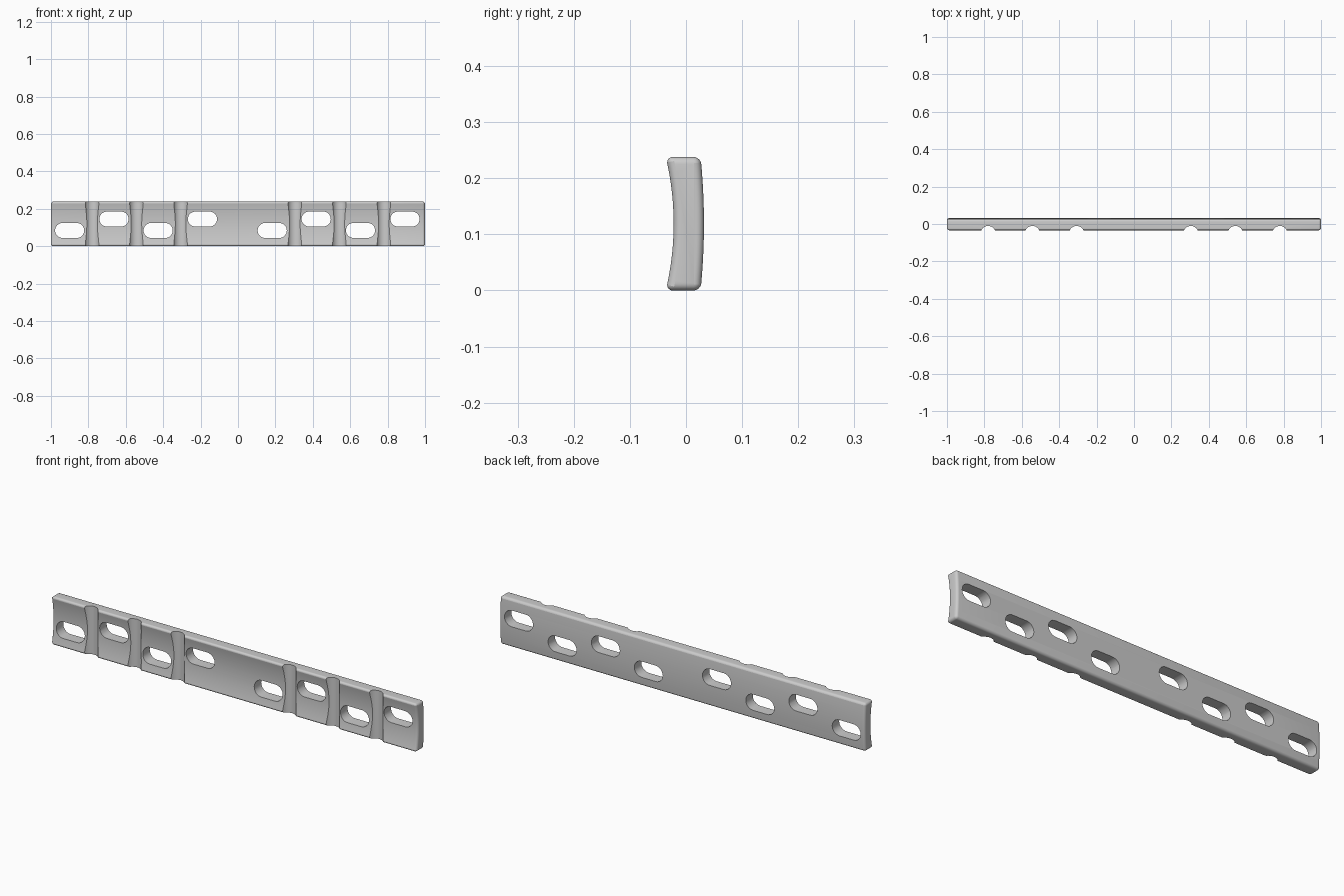
import bpy, bmesh, math

if "Cube" in bpy.data.objects:
    bpy.data.objects.remove(bpy.data.objects["Cube"])

HEIGHT = 0.238


def prism(name, points, axis, start, end):
    """Extrude a closed outline along x, y or z."""
    place = {"x": lambda p: (start, p[0], p[1]),
             "y": lambda p: (p[0], start, p[1]),
             "z": lambda p: (p[0], p[1], start)}[axis]
    bm = bmesh.new()
    face = bm.faces.new([bm.verts.new(place(p)) for p in points])
    new = bmesh.ops.extrude_face_region(bm, geom=[face])["geom"]
    shift = [end - start if a == axis else 0 for a in "xyz"]
    bmesh.ops.translate(bm, vec=shift, verts=[v for v in new if isinstance(v, bmesh.types.BMVert)])
    bmesh.ops.recalc_face_normals(bm, faces=bm.faces)
    mesh = bpy.data.meshes.new(name)
    bm.to_mesh(mesh)
    bm.free()
    obj = bpy.data.objects.new(name, mesh)
    bpy.context.collection.objects.link(obj)
    return obj


def arc(cx, cy, r, a0, a1, n):
    angles = [math.radians(a0 + (a1 - a0) * i / n) for i in range(n + 1)]
    return [(cx + r * math.cos(a), cy + r * math.sin(a)) for a in angles]


def bow(edge, middle, n=24):
    """Shallow curve across the height of the plate."""
    ts = [i / n for i in range(n + 1)]
    return [(edge + (middle - edge) * 4 * t * (1 - t), HEIGHT * t) for t in ts]


def apply_modifiers(obj):
    bpy.context.view_layer.objects.active = obj
    for mod in list(obj.modifiers):
        bpy.ops.object.modifier_apply(modifier=mod.name)


# Curved bar, hollow at the front and rounded on every edge
profile = bow(-0.036, -0.022) + bow(0.026, 0.032)[::-1]
plate = prism("bone_plate", profile, "x", -1, 1)
bevel = plate.modifiers.new("rounded_edges", "BEVEL")
bevel.width = 0.013
bevel.segments = 6
bevel.limit_method = "ANGLE"
bevel.angle_limit = math.radians(40)
bevel.use_clamp_overlap = False
apply_modifiers(plate)

cutters = []

# Staggered screw slots, alternating low and high
for i, x in enumerate((-0.9, -0.663, -0.427, -0.19, 0.183, 0.418, 0.655, 0.893)):
    z = 0.145 if i % 2 else 0.084
    outline = arc(x + 0.038, z, 0.04, -90, 90, 16) + arc(x - 0.038, z, 0.04, 90, 270, 16)
    cutters.append(prism("slot_cutter", outline, "y", -0.1, 0.1))

# Round grooves across the front face
for x in (-0.78, -0.543, -0.307, 0.304, 0.542, 0.78):
    outline = arc(x, -0.051, 0.0405, 0, 360, 48)[:-1]
    cutters.append(prism("groove_cutter", outline, "z", -0.05, HEIGHT + 0.05))

for cutter in cutters:
    cut = plate.modifiers.new("cut", "BOOLEAN")
    cut.operation = "DIFFERENCE"
    cut.solver = "EXACT"
    cut.object = cutter
apply_modifiers(plate)
for cutter in cutters:
    bpy.data.objects.remove(cutter)

bpy.ops.object.select_all(action="DESELECT")
plate.select_set(True)
bpy.context.view_layer.objects.active = plate
bpy.ops.object.shade_smooth_by_angle(angle=math.radians(30))
